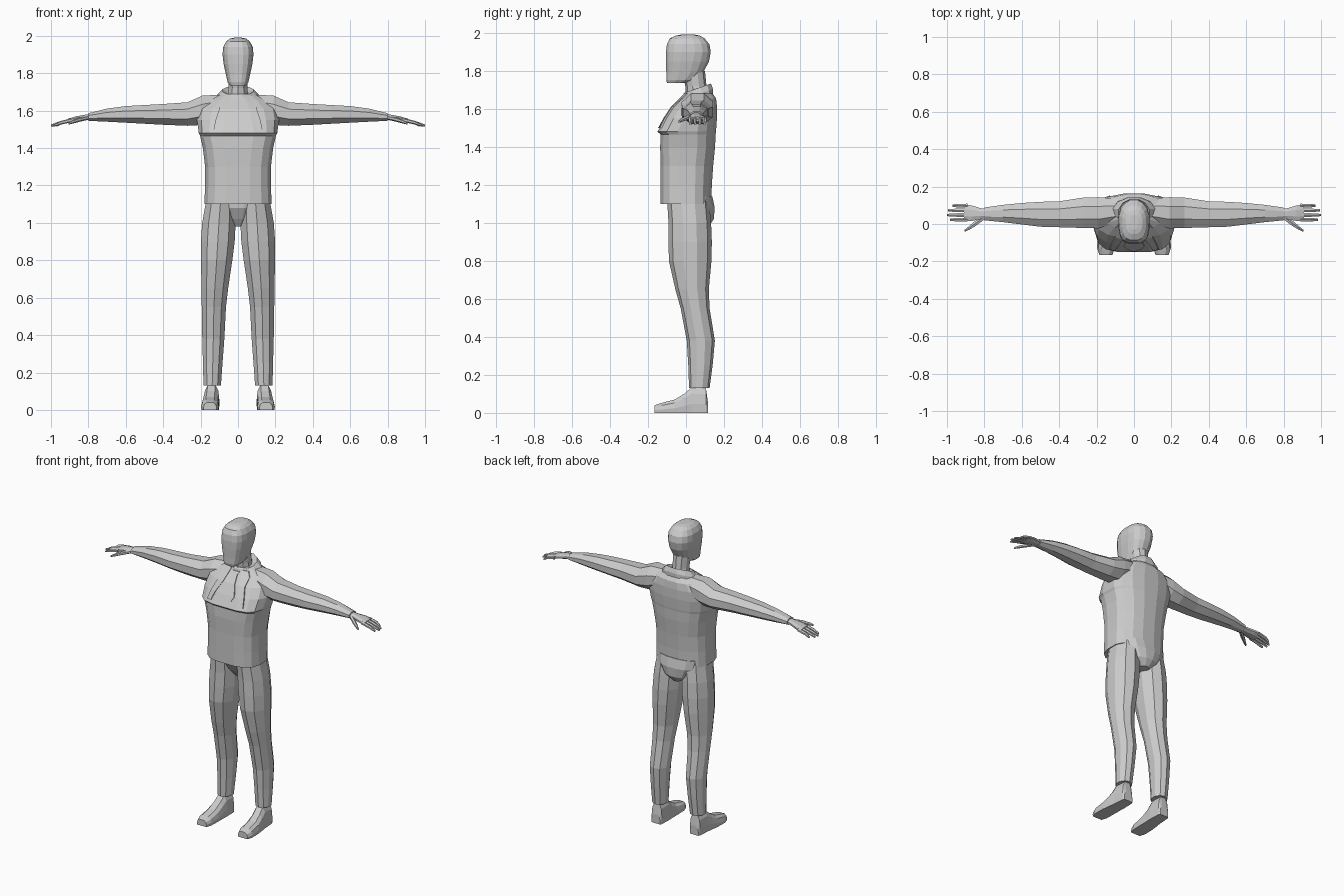
import bpy, bmesh, math
from mathutils import Vector

grey = bpy.data.materials.new("light grey")
grey.diffuse_color = (0.6, 0.6, 0.6, 1)


def loft(name, rings, mirror=False):
    """Skin a row of equal-length point rings and cap both ends."""
    bm = bmesh.new()
    vs = [[bm.verts.new(p) for p in r] for r in rings]
    n = len(vs[0])
    for a, b in zip(vs, vs[1:]):
        for i in range(n):
            j = (i + 1) % n
            bm.faces.new((a[i], a[j], b[j], b[i]))
    bm.faces.new(vs[0])
    bm.faces.new(vs[-1])
    bmesh.ops.recalc_face_normals(bm, faces=bm.faces)
    me = bpy.data.meshes.new(name)
    bm.to_mesh(me)
    bm.free()
    me.materials.append(grey)
    ob = bpy.data.objects.new(name, me)
    bpy.context.collection.objects.link(ob)
    if mirror:
        m = ob.modifiers.new("mirror", 'MIRROR')
        m.use_mirror_merge = False
    return ob


def spow(v, p):
    return math.copysign(abs(v) ** (2 / p), v)


def section(z, w, f, b, c=0.03, p=2.2, n=16):
    """Level outline: half width w, front f, back b, widest at y = c, boxy front by p."""
    pts = []
    for i in range(n):
        a = 2 * math.pi * (i + 0.5) / n
        q = p if math.sin(a) < 0 else 2.3
        x, y = spow(math.cos(a), q) * w, spow(math.sin(a), q)
        pts.append((x, c + y * (b - c if y > 0 else c - f), z))
    return pts


def oval(cx, cy, z, rx, ry, n=10):
    return [(cx + rx * math.cos(2 * math.pi * (i + .5) / n),
             cy + ry * math.sin(2 * math.pi * (i + .5) / n), z) for i in range(n)]


def oval_x(x, cy, cz, ry, rz, n=8):
    return [(x, cy + ry * math.cos(2 * math.pi * (i + .5) / n),
             cz + rz * math.sin(2 * math.pi * (i + .5) / n)) for i in range(n)]


# Jacket body with an overhanging chest
BODY = [(1.10, .182, -.135, .135, .02, 3.2), (1.20, .178, -.135, .138, .02, 3.2),
        (1.30, .178, -.135, .145, .02, 3.2), (1.40, .19, -.138, .155, .03, 3.4),
        (1.465, .205, -.135, .158, .03, 3.6), (1.48, .212, -.152, .16, .03, 3.6),
        (1.55, .222, -.115, .165, .04, 3.0), (1.61, .215, -.075, .165, .05, 2.6),
        (1.655, .17, -.03, .16, .06, 2.3), (1.69, .09, .0, .135, .06, 2.0)]
loft("jacket_body", [section(*r) for r in BODY])


def chest(x, z):
    """Front y of the jacket at x, z."""
    for a, b in zip(BODY, BODY[1:]):
        if a[0] <= z <= b[0]:
            t = (z - a[0]) / (b[0] - a[0])
            _, w, f, _, c, p = [u + (v - u) * t for u, v in zip(a, b)]
            return c - (c - f) * max(0, 1 - min(1, abs(x) / w) ** p) ** (1 / p)


def plate(name, rows, lift, mirror=False):
    """Strip lying on the chest; rows are (z, x_left, x_right)."""
    loft(name, [[(x0, chest(x0, z) - lift, z), (x1, chest(x1, z) - lift, z),
                 (x1, chest(x1, z) + .02, z), (x0, chest(x0, z) + .02, z)]
                for z, x0, x1 in rows], mirror)


# Necktie and lapels
plate("necktie", [(1.67, -.025, .025), (1.655, -.018, .018), (1.61, -.03, .03),
                  (1.55, -.055, .055), (1.52, -.04, .04), (1.50, -.01, .01)], .005)
plate("lapel", [(1.68, .04, .075), (1.655, .045, .10), (1.61, .055, .10),
                (1.55, .085, .12), (1.50, .10, .13)], .006, True)

# Collar, higher at the back
loft("collar", [[(x, y, z + (y - .06) * .35) for x, y, z in oval(0, .06, z, rx, ry, 12)]
                for z, rx, ry in [(1.65, .125, .085), (1.675, .118, .085),
                                  (1.708, .085, .074), (1.695, .06, .06)]])

# Neck and head
loft("neck", [oval(0, y, z, rx, ry) for z, y, rx, ry in
              [(1.66, .06, .06, .06), (1.72, .052, .052, .056), (1.80, .04, .055, .06)]])
loft("head", [section(z, w, f, b, c, p) for z, w, f, b, c, p in
              [(1.735, .044, -.10, .005, -.05, 3), (1.752, .056, -.105, .055, -.02, 3),
               (1.79, .065, -.105, .092, 0, 3), (1.85, .078, -.107, .123, .01, 3),
               (1.90, .084, -.107, .132, .02, 3), (1.94, .08, -.102, .125, .02, 3),
               (1.97, .064, -.088, .10, .015, 2.8), (1.985, .045, -.055, .075, .01, 2.5),
               (1.99, .022, -.03, .05, .01, 2.3)]])

# Sleeves
loft("sleeve", [oval_x(*r) for r in
                [(.08, .07, 1.63, .07, .06), (.19, .06, 1.602, .09, .085),
                 (.27, .06, 1.582, .088, .068), (.40, .052, 1.58, .075, .06),
                 (.50, .052, 1.58, .072, .054), (.60, .055, 1.58, .062, .048),
                 (.70, .056, 1.576, .05, .038), (.80, .054, 1.566, .037, .022)]], True)

# Hand with four fingers and a thumb
loft("palm", [oval_x(*r) for r in
              [(.77, .054, 1.568, .026, .016), (.82, .055, 1.563, .032, .016),
               (.87, .058, 1.555, .045, .015), (.91, .06, 1.545, .046, .012)]], True)
for i, tip in enumerate((.985, 1.0, .995, .97)):
    y = .023 + i * .025
    loft("finger_%d" % (i + 1), [oval_x(x, y, z, r, r * .9, 6) for x, z, r in
         [(.89, 1.549, .012), (.945, 1.536, .011), (tip, 1.52, .007)]], True)
loft("thumb", [oval_x(x, y, z, ry, rz, 6) for x, y, z, ry, rz in
               [(.80, .04, 1.563, .018, .012), (.845, .005, 1.553, .017, .012),
                (.88, -.02, 1.542, .012, .010), (.905, -.036, 1.532, .006, .006)]], True)

# Trousers
loft("trouser_leg", [oval(cx, cy, z, rx, ry) for z, cx, cy, rx, ry in
                     [(1.13, .092, .01, .08, .11), (1.0, .102, .02, .094, .112),
                      (.90, .108, .022, .095, .114), (.80, .114, .022, .088, .112),
                      (.65, .124, .032, .075, .088), (.55, .129, .048, .068, .076),
                      (.38, .132, .078, .062, .074), (.25, .135, .076, .055, .064),
                      (.13, .138, .07, .049, .054)]], True)
loft("trouser_seat", [section(z, w, f, b, .05, 2.2) for z, w, f, b in
                      [(.98, .04, -.02, .12), (1.02, .10, -.05, .148),
                       (1.08, .145, -.085, .153), (1.14, .16, -.09, .14)]])


def shoe_ring(y, cx, w, top):
    """Flat-soled cross-section facing along y."""
    half = [(1, 0), (1.05, .35), (.9, .75), (.5, 1)]
    side = [(cx + w * u, y, top * v) for u, v in half]
    return side + [(cx - w * u, y, top * v) for u, v in reversed(half)]


# Shoes
loft("shoe", [shoe_ring(*r) for r in
              [(.115, .14, .03, .06), (.105, .14, .036, .13), (.03, .141, .04, .135),
               (-.01, .145, .042, .10), (-.06, .148, .045, .07),
               (-.13, .15, .045, .052), (-.165, .15, .033, .04)]], True)
